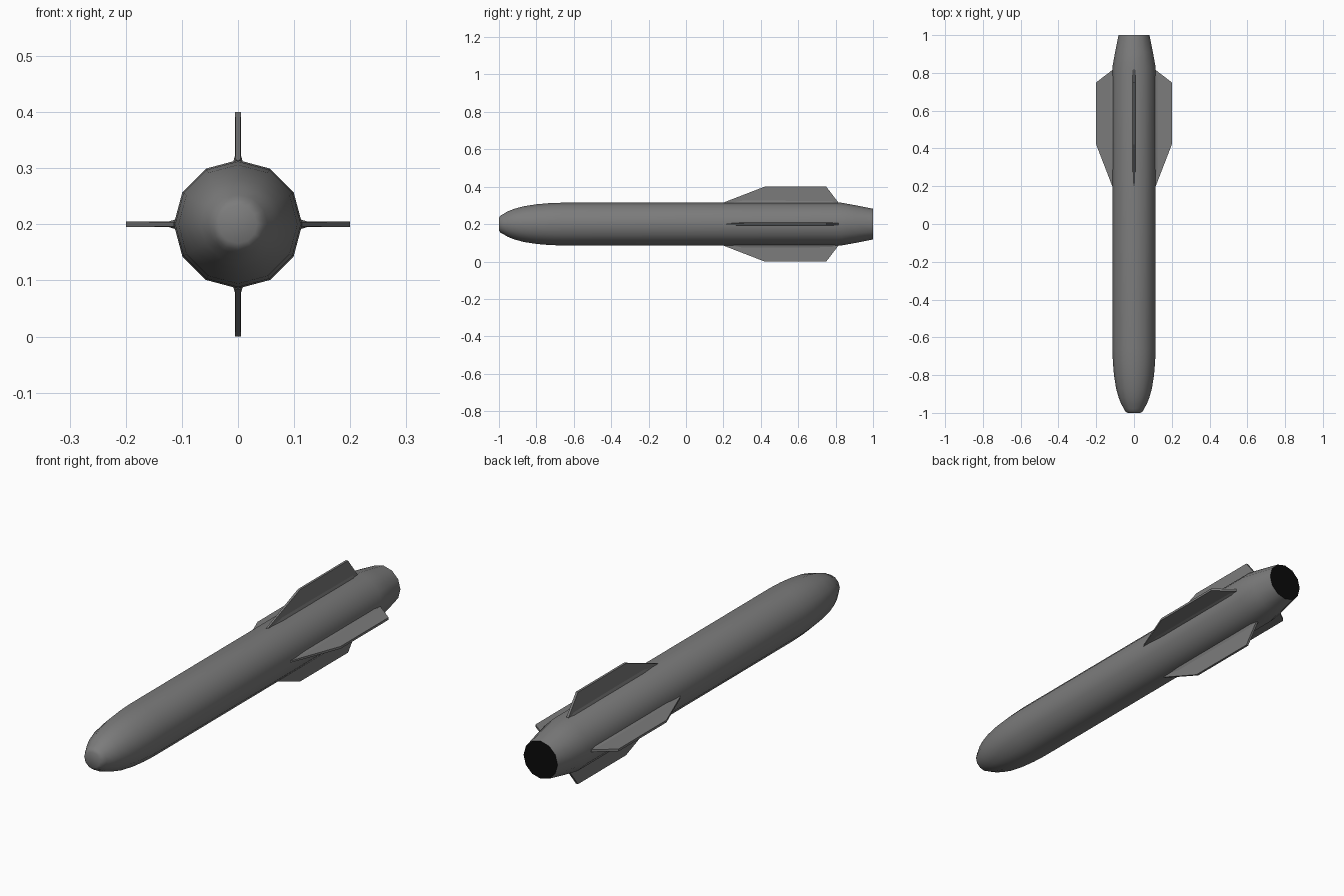
import bpy, bmesh, math
from mathutils import Matrix, Vector

if "Cube" in bpy.data.objects:
    bpy.data.objects.remove(bpy.data.objects["Cube"])

SIDES, AXIS_Z = 12, 0.201


def material(name, rgb):
    m = bpy.data.materials.new(name)
    m.diffuse_color = (*rgb, 1)
    m.use_nodes = True
    m.node_tree.nodes["Principled BSDF"].inputs["Base Color"].default_value = m.diffuse_color
    return m


GREY = material("body grey", (0.2, 0.2, 0.2))
BLACK = material("exhaust black", (0.003, 0.003, 0.003))


def finish(bm, name, mats, angle):
    bmesh.ops.recalc_face_normals(bm, faces=bm.faces)
    me = bpy.data.meshes.new(name)
    bm.to_mesh(me)
    bm.free()
    ob = bpy.data.objects.new(name, me)
    bpy.context.collection.objects.link(ob)
    for m in mats:
        me.materials.append(m)
    bpy.ops.object.select_all(action='DESELECT')
    ob.select_set(True)
    bpy.context.view_layer.objects.active = ob
    bpy.ops.object.shade_smooth_by_angle(angle=math.radians(angle))
    return ob


# Body: lathed profile (y, radius) with blunt nose and tapered tail
profile = [(-1, 0.034), (-0.992, 0.046), (-0.978, 0.053), (-0.955, 0.067),
           (-0.92, 0.081), (-0.87, 0.095), (-0.80, 0.106), (-0.73, 0.112),
           (-0.66, 0.1145), (0.83, 0.1145), (0.91, 0.1), (1, 0.082)]
bm = bmesh.new()
rings = []
for y, r in profile:
    rings.append([bm.verts.new((r * math.sin(a), y, AXIS_Z + r * math.cos(a)))
                  for a in (math.tau * i / SIDES for i in range(SIDES))])
for a, b in zip(rings, rings[1:]):
    for i in range(SIDES):
        j = (i + 1) % SIDES
        bm.faces.new((a[i], a[j], b[j], b[i]))
bm.faces.new(rings[0])
# Black exhaust opening
bm.faces.new(rings[-1]).material_index = 1
finish(bm, "body", [GREY, BLACK], 40)


# Fins: outline (y, radius, half thickness), rooted inside the body
outline = [(0.2, 0.105, 0.004), (0.2, 0.115, 0.004), (0.42, 0.2, 0.005),
           (0.75, 0.2, 0.005), (0.815, 0.115, 0.005), (0.815, 0.105, 0.005)]


def fin(name, turn):
    bm = bmesh.new()
    sides = [[bm.verts.new((s * t, y, r)) for y, r, t in outline] for s in (-1, 1)]
    for side in sides:
        bm.faces.new(side)
    n = len(outline)
    for i in range(n):
        j = (i + 1) % n
        bm.faces.new((sides[0][i], sides[0][j], sides[1][j], sides[1][i]))
    # Slim root fillet along both faces
    for s in (-1, 1):
        base = [bm.verts.new((s * x, y, r)) for y, x, r in
                ((0.22, 0.004, 0.11), (0.30, 0.009, 0.11), (0.78, 0.009, 0.11), (0.81, 0.004, 0.11))]
        top = [bm.verts.new((s * 0.0045, y, 0.125)) for y in (0.30, 0.78)]
        bm.faces.new((base[0], base[1], top[0]))
        bm.faces.new((base[1], base[2], top[1], top[0]))
        bm.faces.new((base[2], base[3], top[1]))
    bm.transform(Matrix.Translation(Vector((0, 0, AXIS_Z))) @ Matrix.Rotation(turn, 4, 'Y'))
    # Keep the fin tips exactly between the ground and full height
    for v in bm.verts:
        v.co.z = min(max(v.co.z, 0), 0.401)
    finish(bm, name, [GREY], 20)


for k, label in enumerate(("top", "right", "bottom", "left")):
    fin(label + "_fin", k * math.pi / 2)
# Lowest tip reaches the ground
low = min(v.co.z for o in bpy.data.objects for v in o.data.vertices)
for o in bpy.data.objects:
    o.location.z -= low
